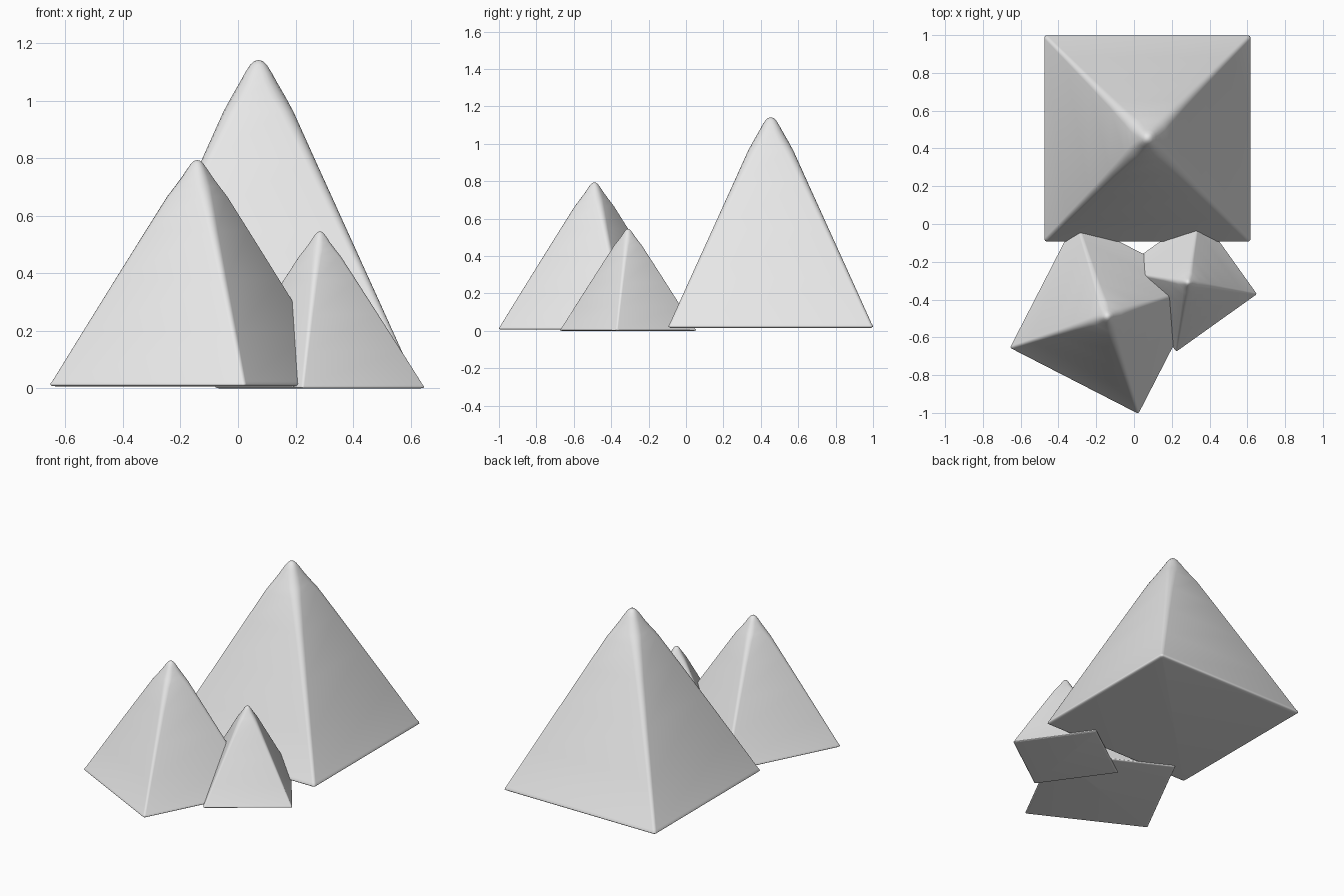
import bpy, bmesh, math
from mathutils import Matrix

if "Cube" in bpy.data.objects:
    bpy.data.objects.remove(bpy.data.objects["Cube"])

stone = bpy.data.materials.new("light grey stone")
stone.diffuse_color = (0.8, 0.8, 0.8, 1)
stone.use_nodes = True
stone.node_tree.nodes["Principled BSDF"].inputs["Base Color"].default_value = stone.diffuse_color

# Unit profile of the largest pyramid: (half width, corner radius, height)
PROFILE = [(0.525, 0.008, 0.0), (0.539, 0.012, 0.002), (0.546, 0.015, 0.007),
           (0.546, 0.016, 0.013), (0.539, 0.017, 0.025), (0.43, 0.022, 0.266),
           (0.31, 0.028, 0.53), (0.20, 0.036, 0.772), (0.122, 0.046, 0.945),
           (0.095, 0.052, 0.995), (0.066, 0.046, 1.045), (0.045, 0.036, 1.083),
           (0.029, 0.026, 1.108), (0.015, 0.014, 1.121)]
TIP = 1.125
CORNER_STEPS = 4


def rounded_square(half, radius):
    pts = []
    for corner in range(4):
        mid = math.pi / 4 + corner * math.pi / 2
        c = (half - radius) * math.sqrt(2)
        for i in range(CORNER_STEPS + 1):
            a = corner * math.pi / 2 + i * math.pi / 2 / CORNER_STEPS
            pts.append((c * math.cos(mid) + radius * math.cos(a),
                        c * math.sin(mid) + radius * math.sin(a)))
    return pts


def pyramid(name, centre, base_z, size, height, turn):
    bm = bmesh.new()
    rings = [[bm.verts.new((x, y, z)) for x, y in rounded_square(h, r)]
             for h, r, z in PROFILE]
    n = len(rings[0])
    bm.faces.new(rings[0][::-1])
    for low, high in zip(rings, rings[1:]):
        for i in range(n):
            j = (i + 1) % n
            bm.faces.new((low[i], low[j], high[j], high[i]))
    tip = bm.verts.new((0, 0, TIP))
    for i in range(n):
        bm.faces.new((rings[-1][i], rings[-1][(i + 1) % n], tip))
    for f in bm.faces:
        f.smooth = True
    bm.transform(Matrix.Diagonal((size, size, height / TIP, 1)))
    mesh = bpy.data.meshes.new(name)
    bm.to_mesh(mesh)
    bm.free()
    mesh.materials.append(stone)
    obj = bpy.data.objects.new(name, mesh)
    obj.location = (*centre, base_z)
    obj.rotation_euler.z = math.radians(turn)
    bpy.context.collection.objects.link(obj)


# Three overlapping peaks
pyramid("large_pyramid", (0.071, 0.453), 0.015, 1.0, 1.127, 0)
pyramid("medium_pyramid", (-0.142, -0.49), 0.007, 0.70, 0.787, -27.2)
pyramid("small_pyramid", (0.285, -0.31), 0.0, 0.48, 0.546, 35.5)
